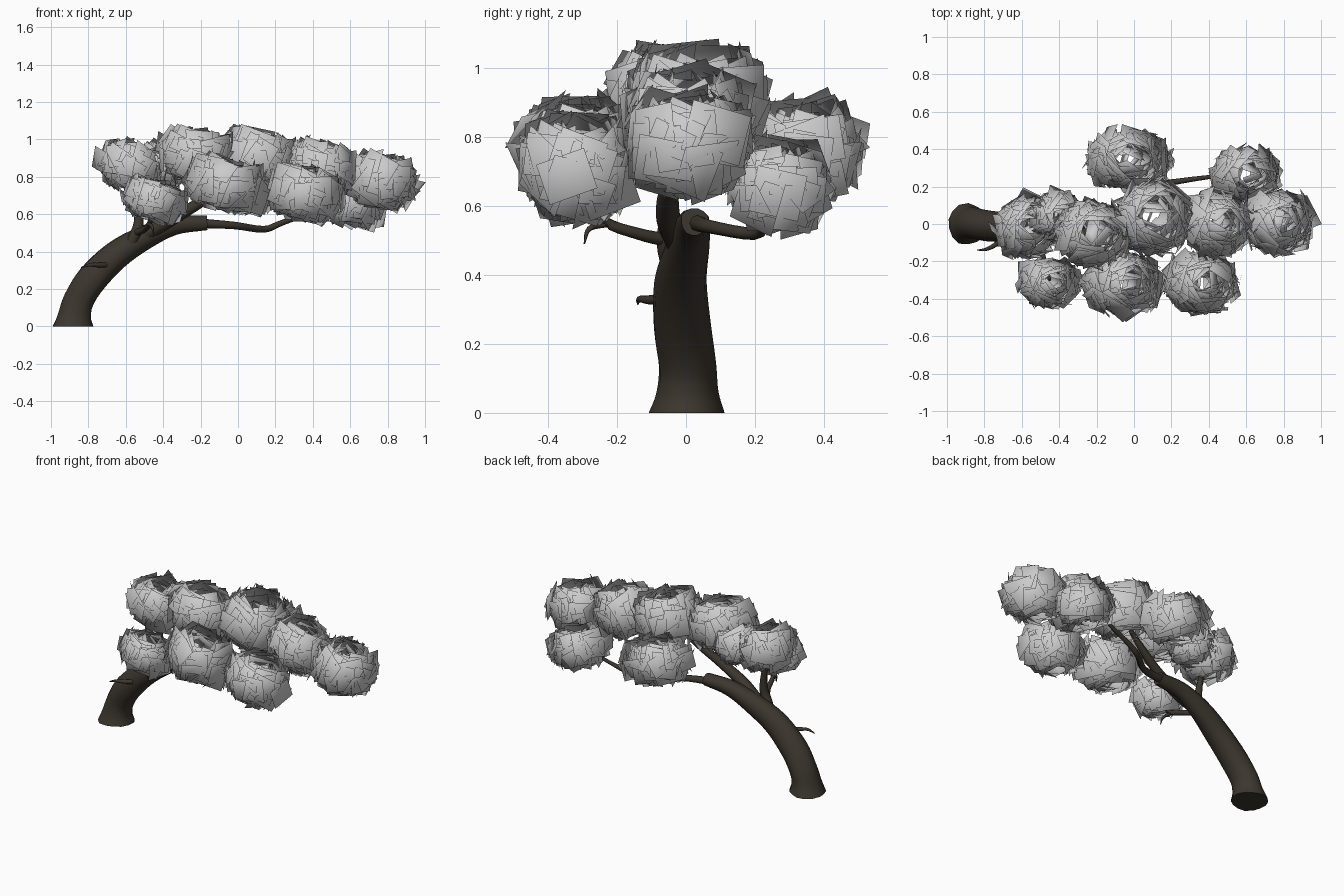
import bpy, math, random
from mathutils import Vector, Matrix

if "Cube" in bpy.data.objects:
    bpy.data.objects.remove(bpy.data.objects["Cube"])

random.seed(11)
bark = bpy.data.materials.new("bark")
bark.diffuse_color = (0.045, 0.037, 0.027, 1)
bark.use_nodes = True
bark.node_tree.nodes["Principled BSDF"].inputs["Base Color"].default_value = bark.diffuse_color


def spline(pts, steps):
    """Catmull-Rom through (x, y, z, radius) points."""
    P = [Vector(p) for p in pts]
    P = [2 * P[0] - P[1]] + P + [2 * P[-1] - P[-2]]
    out = []
    for i in range(1, len(P) - 2):
        a, b, c, d = P[i - 1:i + 3]
        for s in range(steps):
            t = s / steps
            out.append(0.5 * (2 * b + (c - a) * t + (2 * a - 5 * b + 4 * c - d) * t * t
                              + (3 * b - a - 3 * c + d) * t ** 3))
    return out + [P[-2]]


def limb(name, pts, sides=8, steps=4, lumps=0.0, grounded=False):
    """Lofted tapering tube with optional bark lumps."""
    path = spline(pts, steps)
    verts, faces = [], []
    for i, p in enumerate(path):
        t = (path[min(i + 1, len(path) - 1)] - path[max(i - 1, 0)]).to_3d().normalized()
        if grounded:  # keep the foot flat on the ground
            t = Vector((0, 0, 1)).lerp(t, min(1, i / 8)).normalized()
        u = Vector((0, 1, 0)) if abs(t.y) < 0.8 else Vector((1, 0, 0))
        u = (u - t * u.dot(t)).normalized()
        v = t.cross(u)
        for k in range(sides):
            a = math.tau * k / sides
            r = p.w * (1 + lumps * (math.sin(3 * a + i * 0.25) + 0.5 * math.sin(5 * a + 1)))
            verts.append(p.to_3d() + r * (u * math.cos(a) + v * math.sin(a)))
    n = len(path)
    for i in range(n - 1):
        for k in range(sides):
            a, b = i * sides + k, i * sides + (k + 1) % sides
            faces.append((a, b, b + sides, a + sides))
    faces += [tuple(reversed(range(sides))), tuple(range((n - 1) * sides, n * sides))]
    me = bpy.data.meshes.new(name)
    me.from_pydata(verts, [], faces)
    me.materials.append(bark)
    ob = bpy.data.objects.new(name, me)
    bpy.context.collection.objects.link(ob)
    bpy.context.view_layer.objects.active = ob
    ob.select_set(True)
    bpy.ops.object.shade_smooth_by_angle(angle=math.radians(50))
    ob.select_set(False)


def leaf_cluster(name, centre, radii, outer=85, inner=40):
    """Rose-like ball of overlapping flat leaf cards, shaded as a round mass."""
    c = Vector(centre)
    tilt = Matrix.Rotation(0.25, 3, 'Y')
    size = sum(radii) / 3
    verts, faces, normals = [], [], []
    for i in range(outer + inner):
        a = i * 2.39996 + random.uniform(-0.25, 0.25)
        if i < outer:    # even spiral over the ball
            z = -0.9 + 1.65 * (i + 0.5) / outer
            h = math.sqrt(1 - z * z)
            f = random.uniform(0.82, 0.98)
            if random.random() < 0.05:
                f *= 1.1
        else:            # petals filling the heart, standing steep
            h = 0.12 + 0.6 * math.sqrt((i - outer) / inner)
            z = math.sqrt(1 - h * h) * random.uniform(-0.6, 0.8)
            f = 0.93
        d = Vector((h * math.cos(a), h * math.sin(a), z))
        slope = 0.6 * z if z > 0 else 0.8 * z
        nrm = Vector((math.cos(a), math.sin(a), slope))
        nrm = (nrm + Vector([random.gauss(0, 0.2) for _ in range(3)])).normalized()
        side = Vector((0, 0, 1)).cross(nrm).normalized()
        up = nrm.cross(side)
        roll = random.uniform(-0.4, 0.4)
        side, up = (side * math.cos(roll) + up * math.sin(roll),
                    up * math.cos(roll) - side * math.sin(roll))
        small = 1 - 0.4 * max(0, 0.75 - h)
        w = size * random.uniform(0.4, 0.6) * small
        l = size * random.uniform(0.34, 0.5) * small
        if abs(z) > 0.6:
            l *= 0.75
        pos = Vector([d[k] * radii[k] * f for k in range(3)])
        base = len(verts)
        for s, t in ((-1, -1), (1, -1), (1, 1), (-1, 1)):
            q = tilt @ (pos + side * s * w + up * t * l)
            verts.append(c + q)
            normals.append(q.normalized())
        faces.append((base, base + 1, base + 2, base + 3))
    me = bpy.data.meshes.new(name)
    me.from_pydata(verts, [], faces)
    me.shade_smooth()
    me.normals_split_custom_set_from_vertices(normals)
    bpy.context.collection.objects.link(bpy.data.objects.new(name, me))


# Leaning trunk with flared foot and cut end
limb("trunk", [(-0.885, 0, 0, 0.11), (-0.875, 0, 0.06, 0.09), (-0.85, 0, 0.14, 0.083),
               (-0.78, -0.012, 0.25, 0.083), (-0.65, -0.015, 0.38, 0.076),
               (-0.5, 0.005, 0.475, 0.064), (-0.34, 0.02, 0.54, 0.05),
               (-0.165, 0.025, 0.555, 0.04)], sides=14, lumps=0.04, grounded=True)

# Branches reaching into the leaf masses
limb("dead_twig", [(-0.69, -0.07, 0.33, 0.016), (-0.74, -0.11, 0.328, 0.013),
                   (-0.79, -0.135, 0.33, 0.009), (-0.84, -0.14, 0.315, 0.002)])
limb("rear_branch", [(-0.6, -0.03, 0.4, 0.035), (-0.55, -0.055, 0.49, 0.03),
                     (-0.53, -0.05, 0.58, 0.025), (-0.55, -0.04, 0.75, 0.014)])
limb("rear_side_branch", [(-0.55, -0.05, 0.5, 0.02), (-0.5, -0.14, 0.52, 0.017),
                          (-0.47, -0.24, 0.56, 0.014), (-0.45, -0.3, 0.66, 0.006)])
limb("rear_side_twig", [(-0.48, -0.22, 0.55, 0.01), (-0.46, -0.28, 0.535, 0.008),
                        (-0.45, -0.295, 0.49, 0.002)])
limb("upper_branch", [(-0.5, -0.02, 0.49, 0.04), (-0.38, -0.05, 0.56, 0.036),
                      (-0.24, -0.05, 0.64, 0.03), (-0.08, -0.02, 0.74, 0.022),
                      (0.06, 0.01, 0.84, 0.01)])
limb("low_branch", [(-0.22, 0.025, 0.553, 0.026), (-0.02, 0.07, 0.54, 0.02),
                    (0.14, 0.2, 0.52, 0.018), (0.25, 0.23, 0.56, 0.015),
                    (0.55, 0.27, 0.66, 0.007)])

# Leaf masses: centre, radii
clusters = [
    ((-0.57, -0.015, 0.86), (0.165, 0.155, 0.12)),
    ((-0.41, 0.04, 0.86), (0.14, 0.12, 0.115)),
    ((-0.22, -0.05, 0.91), (0.2, 0.165, 0.14)),
    ((0.11, 0.03, 0.90), (0.2, 0.185, 0.14)),
    ((0.45, 0.0, 0.84), (0.19, 0.165, 0.14)),
    ((0.77, 0.01, 0.78), (0.18, 0.16, 0.135)),
    ((-0.45, -0.315, 0.675), (0.16, 0.12, 0.1)),
    ((-0.06, -0.32, 0.76), (0.21, 0.155, 0.13)),
    ((0.36, -0.315, 0.71), (0.19, 0.155, 0.135)),
    ((-0.03, 0.345, 0.765), (0.225, 0.14, 0.12)),
    ((0.6, 0.27, 0.66), (0.18, 0.13, 0.11)),
]
for n, (c, r) in enumerate(clusters):
    leaf_cluster(f"leaf_cluster_{n + 1}", c, r)
